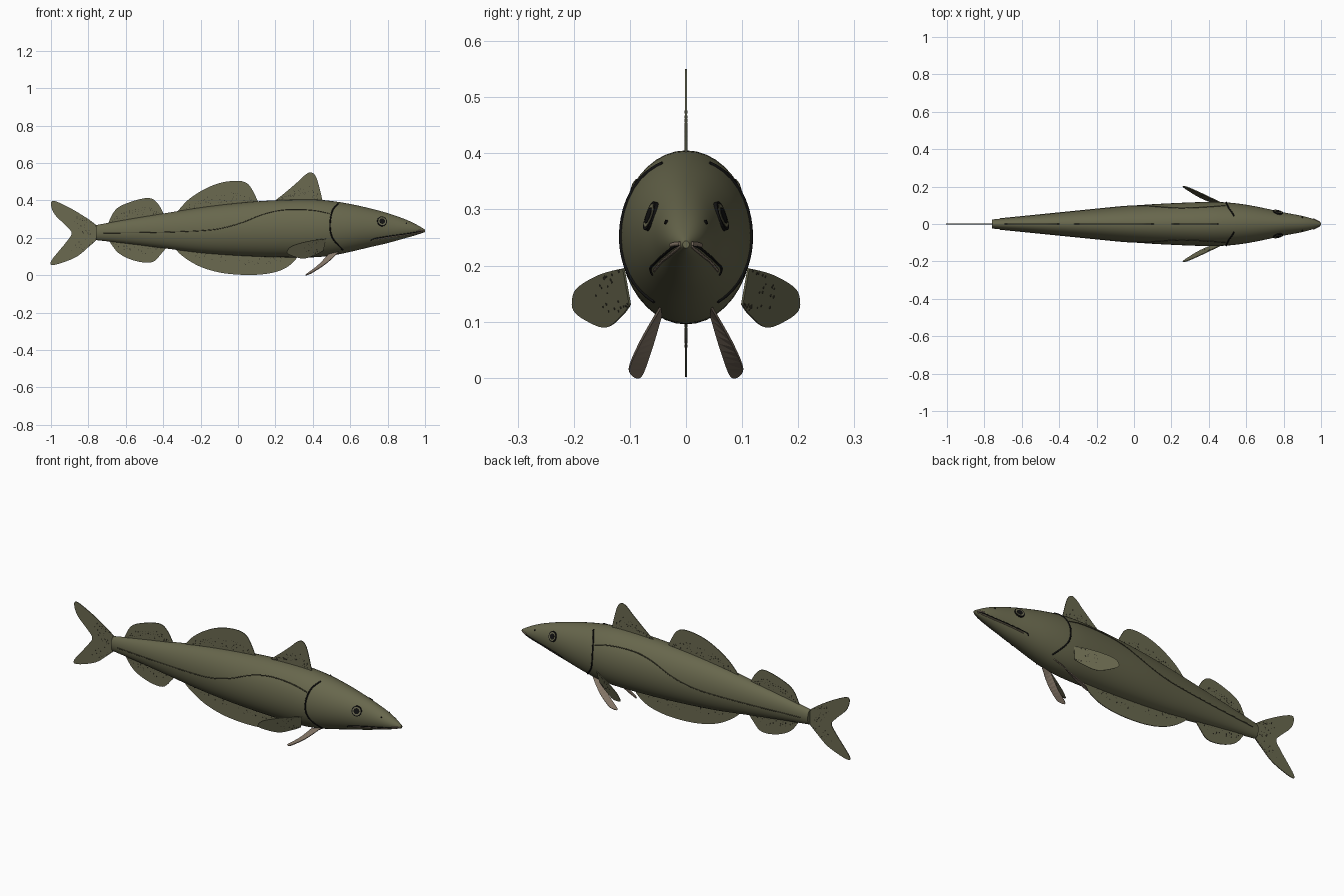
import bpy, bmesh, math, random
from mathutils import Vector

cube = bpy.data.objects.get("Cube")
if cube:
    bpy.data.objects.remove(cube, do_unlink=True)
random.seed(4)


def material(name, colour):
    m = bpy.data.materials.new(name)
    m.use_nodes = True
    m.diffuse_color = (*colour, 1)
    m.node_tree.nodes["Principled BSDF"].inputs["Base Color"].default_value = (*colour, 1)
    return m


OLIVE = material("olive skin", (.137, .135, .073))
FIN = material("olive fin", (.145, .142, .08))
PINK = material("pinkish brown fin", (.23, .18, .135))
LINE = material("dark olive line", (.06, .057, .033))
SPECK = material("fin speckle", (.04, .037, .024))
BLACK = material("black", (.006, .006, .006))
IRIS = material("iris", (.15, .145, .085))

# Body stations: x, bottom, top, half width
STATIONS = [
    (-.76, .188, .268, .024), (-.6, .17, .297, .04), (-.4, .145, .33, .06),
    (-.2, .12, .362, .08), (0, .105, .386, .099), (.2, .097, .401, .111),
    (.4, .096, .405, .118), (.5, .105, .397, .115), (.6, .125, .381, .103),
    (.7, .149, .359, .084), (.8, .172, .332, .062), (.9, .2, .297, .043),
    (.96, .217, .268, .026), (1, .231, .244, .006)]


def slope(i, k):
    a, b = STATIONS[max(i - 1, 0)], STATIONS[min(i + 1, len(STATIONS) - 1)]
    return (b[k] - a[k]) / (b[0] - a[0])


def section(x):
    """Smooth bottom, top and half width of the body at x."""
    i = 0
    while i < len(STATIONS) - 2 and x > STATIONS[i + 1][0]:
        i += 1
    a, b = STATIONS[i], STATIONS[i + 1]
    w = b[0] - a[0]
    t = (x - a[0]) / w
    h = t * t * (3 - 2 * t)
    return [a[k] * (1 - h) + b[k] * h
            + w * t * (1 - t) * (slope(i, k) * (1 - t) - slope(i + 1, k) * t)
            for k in (1, 2, 3)]


def skin(x, z, side=1):
    """Point on the body surface, seen from the side."""
    low, high, half = section(x)
    t = (2 * z - low - high) / (high - low)
    return Vector((x, side * half * math.sqrt(max(0, 1 - t * t)), z))


def smooth_path(points, steps=5):
    """Rounded open path through the points."""
    p = [Vector(q) for q in points]
    p = [p[0]] + p + [p[-1]]
    out = []
    for a, b, c, d in zip(p, p[1:], p[2:], p[3:]):
        for s in range(steps):
            t = s / steps
            out.append(b + (c - a) * (t / 2) + (2 * a - 5 * b + 4 * c - d) * (t * t / 2)
                       + (3 * b - a - 3 * c + d) * (t ** 3 / 2))
    return out + [p[-1]]


def mesh_object(name, bm, mat, smooth=False):
    bmesh.ops.recalc_face_normals(bm, faces=bm.faces)
    mesh = bpy.data.meshes.new(name)
    bm.to_mesh(mesh)
    bm.free()
    mesh.materials.append(mat)
    ob = bpy.data.objects.new(name, mesh)
    bpy.context.collection.objects.link(ob)
    if smooth:
        bpy.ops.object.select_all(action="DESELECT")
        ob.select_set(True)
        bpy.context.view_layer.objects.active = ob
        bpy.ops.object.shade_smooth_by_angle()
    return ob


def tube(name, points, radius, mat):
    curve = bpy.data.curves.new(name, "CURVE")
    curve.dimensions = "3D"
    curve.bevel_depth = radius
    curve.bevel_resolution = 1
    curve.use_fill_caps = True
    spline = curve.splines.new("POLY")
    spline.points.add(len(points) - 1)
    for sp, p in zip(spline.points, points):
        sp.co = (*p, 1)
    curve.materials.append(mat)
    bpy.context.collection.objects.link(bpy.data.objects.new(name, curve))


def disc(bm, centre, normal, radius, depth, sides):
    turn = normal.to_track_quat("Z", "Y").to_matrix().to_4x4()
    turn.translation = centre
    bmesh.ops.create_cone(bm, cap_ends=True, segments=sides, radius1=radius,
                          radius2=radius, depth=depth, matrix=turn)


def fin(name, outline, mat, specks=0):
    """Thin blade from an outline whose ends sit in the body."""
    edge = smooth_path(outline)
    bm = bmesh.new()
    face = bm.faces.new([bm.verts.new(p) for p in edge])
    face.normal_update()
    normal = face.normal.copy()
    bmesh.ops.triangulate(bm, faces=[face])
    ob = mesh_object(name, bm, mat)
    solid = ob.modifiers.new("thickness", "SOLIDIFY")
    solid.thickness = .004
    solid.offset = 0
    if specks:
        # Speckles lie in streaks from the base towards the rim
        bm = bmesh.new()
        n = len(edge)
        for _ in range(specks):
            i = random.randrange(3, n - 3)
            root = edge[0].lerp(edge[-1], i / n)
            spot = root.lerp(edge[i], random.uniform(.25, .6))
            disc(bm, spot, normal, random.uniform(.0015, .003), .006, 6)
        mesh_object(name + "_speckles", bm, SPECK)


# Body
bm = bmesh.new()
RINGS, SIDES = 72, 40
rings = []
for r in range(RINGS + 1):
    x = -.76 + 1.76 * r / RINGS
    low, high, half = section(x)
    rings.append([bm.verts.new((x, half * math.cos(a), (low + high) / 2 + (high - low) / 2 * math.sin(a)))
                  for a in (math.tau * k / SIDES for k in range(SIDES))])
for a, b in zip(rings, rings[1:]):
    for k in range(SIDES):
        j = (k + 1) % SIDES
        bm.faces.new((a[k], a[j], b[j], b[k]))
bm.faces.new(rings[0])
bm.faces.new(rings[-1])
mesh_object("body", bm, OLIVE, True)

# Fins along the middle, as x and z
MIDDLE_FINS = {
    "first_dorsal_fin": [(.18, .385), (.25, .44), (.32, .5), (.36, .537), (.39, .55), (.415, .53),
                         (.435, .47), (.455, .385)],
    "second_dorsal_fin": [(-.34, .32), (-.27, .4), (-.18, .46), (-.09, .495), (0, .505), (.05, .49),
                          (.08, .45), (.115, .375)],
    "third_dorsal_fin": [(-.7, .265), (-.655, .35), (-.58, .39), (-.48, .413), (-.43, .385),
                         (-.39, .315)],
    "first_anal_fin": [(-.35, .16), (-.3, .105), (-.2, .045), (-.07, .01), (.09, .002), (.21, .02),
                       (.285, .06), (.33, .115)],
    "second_anal_fin": [(-.7, .2), (-.64, .12), (-.55, .077), (-.46, .07), (-.41, .115),
                        (-.37, .165)],
    "tail_fin": [(-.75, .262), (-.8, .3), (-.89, .355), (-.98, .397), (-1, .38), (-.98, .325),
                 (-.92, .265), (-.89, .225), (-.92, .175), (-1, .075), (-.98, .056), (-.87, .095),
                 (-.8, .15), (-.75, .195)]}
for name, outline in MIDDLE_FINS.items():
    fin(name, [(x, 0, z) for x, z in outline], FIN, 55)

# Paired parts on each side
for side, label in ((-1, "front"), (1, "back")):
    # Pectoral blade swept back and outwards, its lower edge tucked in
    pectoral = [(.47, .195), (.39, .185), (.31, .165), (.275, .147), (.262, .12), (.3, .1),
                (.355, .09), (.42, .112), (.455, .13)]
    fin(label + "_pectoral_fin",
        [(x, side * (.203 - (x - .26) * .53 + (z - .13) * .3), z) for x, z in pectoral], FIN, 25)
    pelvic = [(.54, .046, .125), (.475, .08, .066), (.41, .1, .022), (.38, .098, .006),
              (.363, .08, .003), (.425, .062, .05), (.485, .044, .112)]
    fin(label + "_pelvic_fin", [(x, side * y, z) for x, y, z in pelvic], PINK)

    # Lines that follow the skin, as x and z
    def skin_line(name, points, radius, mat):
        flat = smooth_path([(x, 0, z) for x, z in points])
        tube(label + name, [skin(p.x, p.z, side) for p in flat], radius, mat)

    skin_line("_gill_slit", [(.535, .382), (.505, .345), (.492, .27), (.505, .2), (.56, .136)], .004, BLACK)
    skin_line("_lateral_line", [(-.72, .226), (-.45, .229), (-.2, .238), (-.08, .253), (.03, .285),
                                (.13, .325), (.23, .348), (.33, .352), (.42, .345), (.49, .33)],
              .0025, LINE)
    skin_line("_mouth", [(.71, .184), (.73, .196), (.82, .211), (.9, .222), (.96, .232), (.99, .238)],
              .0025, BLACK)
    skin_line("_lower_lip", [(.74, .191), (.82, .205), (.9, .216), (.96, .226), (.99, .234)], .0025, PINK)
    skin_line("_snout_lip", [(.957, .236), (.975, .238), (.992, .239)], .004, PINK)

    # Eye as stacked discs lying on the skin
    x, z, d = .77, .288, .01
    centre = skin(x, z, side)
    along = skin(x + d, z, side) - skin(x - d, z, side)
    up = skin(x, z + d, side) - skin(x, z - d, side)
    normal = along.cross(up).normalized()
    if normal.y * side < 0:
        normal = -normal
    for part, radius, lift, mat in (("eye_rim", .027, 0, BLACK), ("iris", .022, .001, IRIS),
                                    ("pupil", .015, .002, BLACK)):
        bm = bmesh.new()
        disc(bm, centre + normal * lift, normal, radius, .007, 24)
        mesh_object(label + "_" + part, bm, mat)

    # Nostril
    bm = bmesh.new()
    disc(bm, skin(.9, .277, side), normal, .004, .006, 8)
    mesh_object(label + "_nostril", bm, BLACK)
